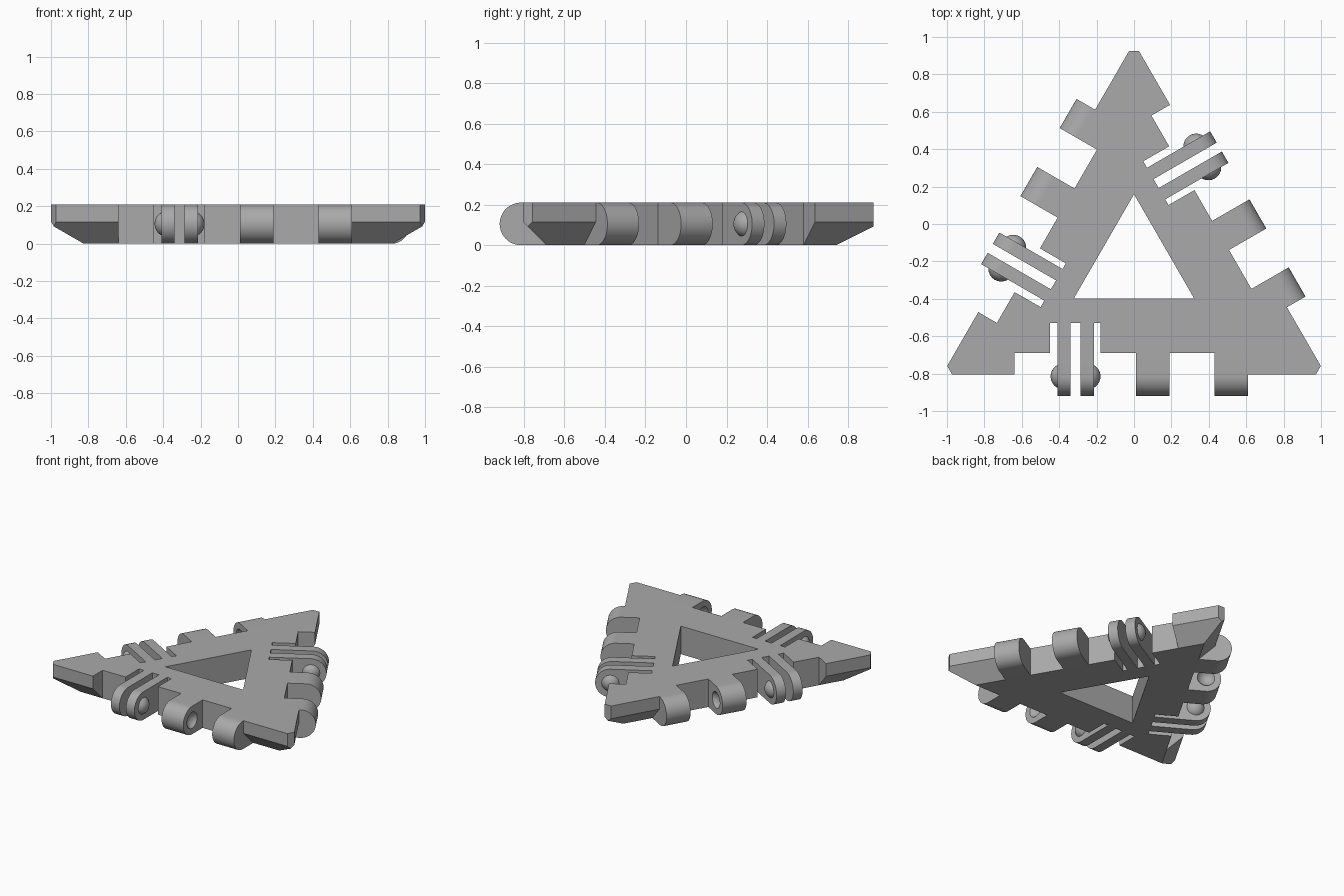
import bpy, bmesh
from math import sin, cos, pi, radians
from mathutils import Matrix, Vector

cube = bpy.data.objects.get("Cube")
if cube:
    bpy.data.objects.remove(cube, do_unlink=True)

HEIGHT = 0.21
MID = HEIGHT / 2
CENTRE_Y = -0.213       # centre of the triangle
PIVOT = -0.602          # hinge axis, measured from the triangle centre
NOTCH = -0.477          # recessed edge between the corners
SLOT = -0.317           # bottom of the slots around the clip blades
BUMP_R, BUMP_H = 0.069, 0.036

grey = bpy.data.materials.new("plain grey")
grey.use_nodes = True
colour = (0.4, 0.4, 0.4, 1)
grey.diffuse_color = colour
bsdf = next(n for n in grey.node_tree.nodes if n.type == "BSDF_PRINCIPLED")
bsdf.inputs["Base Color"].default_value = colour


def finish(name, bm, matrix):
    bm.transform(matrix)
    bmesh.ops.recalc_face_normals(bm, faces=bm.faces)
    mesh = bpy.data.meshes.new(name)
    bm.to_mesh(mesh)
    bm.free()
    mesh.materials.append(grey)
    obj = bpy.data.objects.new(name, mesh)
    bpy.context.collection.objects.link(obj)
    return obj


def loft(name, rings, matrix):
    """Closed solid through rings of equal point count."""
    bm = bmesh.new()
    loops = [[bm.verts.new(p) for p in ring] for ring in rings]
    n = len(loops[0])
    for low, high in zip(loops, loops[1:]):
        for i in range(n):
            j = (i + 1) % n
            bm.faces.new((low[i], low[j], high[j], high[i]))
    bm.faces.new(loops[0][::-1])
    bm.faces.new(loops[-1])
    return finish(name, bm, matrix)


def box(name, u0, u1, v0, v1, matrix):
    ring = [(u0, v0), (u1, v0), (u1, v1), (u0, v1)]
    return loft(name, [[(u, v, z) for u, v in ring] for z in (-0.1, 0.4)], matrix)


def ball(name, u, matrix):
    bm = bmesh.new()
    bmesh.ops.create_uvsphere(bm, u_segments=32, v_segments=16, radius=BUMP_R)
    return finish(name, bm, matrix @ Matrix.Translation((u, PIVOT, MID)))


def dome(name, face_u, side, matrix):
    """Rounded cap standing on a blade face."""
    bm = bmesh.new()
    bmesh.ops.create_uvsphere(bm, u_segments=32, v_segments=16, radius=BUMP_R)
    place = Matrix.Translation((face_u - side * (BUMP_R - BUMP_H), PIVOT, MID))
    bmesh.ops.transform(bm, matrix=place, verts=bm.verts)
    bmesh.ops.bisect_plane(bm, geom=bm.verts[:] + bm.edges[:] + bm.faces[:],
                           plane_co=(face_u - side * 0.002, 0, 0),
                           plane_no=(-side, 0, 0), clear_outer=True)
    bmesh.ops.holes_fill(bm, edges=bm.edges[:])
    return smooth(finish(name, bm, matrix))


def arm(name, u0, u1, root, matrix):
    """Bar with a half-round end around the hinge axis."""
    arc = [radians(90 + 180 * i / 24) for i in range(25)]
    profile = [(root, HEIGHT)]
    profile += [(PIVOT + MID * cos(a), MID + MID * sin(a)) for a in arc]
    profile += [(root, 0)]
    return loft(name, [[(u, v, z) for v, z in profile] for u in (u0, u1)], matrix)


def smooth(obj):
    bpy.ops.object.select_all(action="DESELECT")
    obj.select_set(True)
    bpy.context.view_layer.objects.active = obj
    bpy.ops.object.shade_smooth_by_angle(angle=radians(30))
    return obj


def cut(obj, cutter):
    mod = obj.modifiers.new("cut", "BOOLEAN")
    mod.operation = "DIFFERENCE"
    mod.solver = "EXACT"
    mod.object = cutter
    bpy.context.view_layer.objects.active = obj
    bpy.ops.object.modifier_apply(modifier=mod.name)
    bpy.data.objects.remove(cutter, do_unlink=True)


def triangle(inradius, z):
    angles = [pi / 2 + k * 2 * pi / 3 for k in range(3)]
    return [(2 * inradius * cos(a), 2 * inradius * sin(a), z) for a in angles]


# Triangular frame with undercut edges, blunt tips and a triangular window
base = Matrix.Translation((0, CENTRE_Y, 0))
frame = loft("triangle_frame", [triangle(0.477, 0), triangle(0.592, 0.115),
                                triangle(0.592, HEIGHT)], Matrix())
bm = bmesh.new()
bm.from_mesh(frame.data)
for tip in triangle(0.569, 0):
    bmesh.ops.bisect_plane(bm, geom=bm.verts[:] + bm.edges[:] + bm.faces[:],
                           plane_co=tip, plane_no=Vector(tip).normalized(),
                           clear_outer=True)
    bmesh.ops.holes_fill(bm, edges=bm.edges[:])
bm.transform(base)
bm.to_mesh(frame.data)
bm.free()
cut(frame, loft("window_cutter", [triangle(0.186, -0.1), triangle(0.186, 0.4)], base))

# Hinge hardware on each edge; the two rear edges are mirrored
for side, turn, flip in (("front", 0, 1), ("right_hand", 120, -1), ("left_hand", 240, -1)):
    m = base @ Matrix.Rotation(radians(turn), 4, "Z") @ Matrix.Diagonal((flip, 1, 1, 1))
    cut(frame, box("notch_cutter", -0.64, 0.61, -0.9, NOTCH, m))
    cut(frame, box("slot_cutter", -0.45, -0.18, -0.9, SLOT, m))

    # Clip blades with snap bumps on their outer faces
    for label, u0, u1, face, way in (("outer", -0.41, -0.34, -0.41, -1),
                                     ("inner", -0.285, -0.215, -0.215, 1)):
        smooth(arm(f"{side}_{label}_clip_blade", u0, u1, SLOT, m))
        dome(f"{side}_{label}_snap_bump", face, way, m)

    # Knuckles with facing dimples that receive the bumps
    for label, u0, u1, face, way in (("middle", 0.01, 0.19, 0.19, 1),
                                     ("end", 0.43, 0.61, 0.43, -1)):
        knuckle = arm(f"{side}_{label}_knuckle", u0, u1, NOTCH, m)
        cut(knuckle, ball("dimple_cutter", face + way * (BUMP_R - BUMP_H), m))
        smooth(knuckle)
